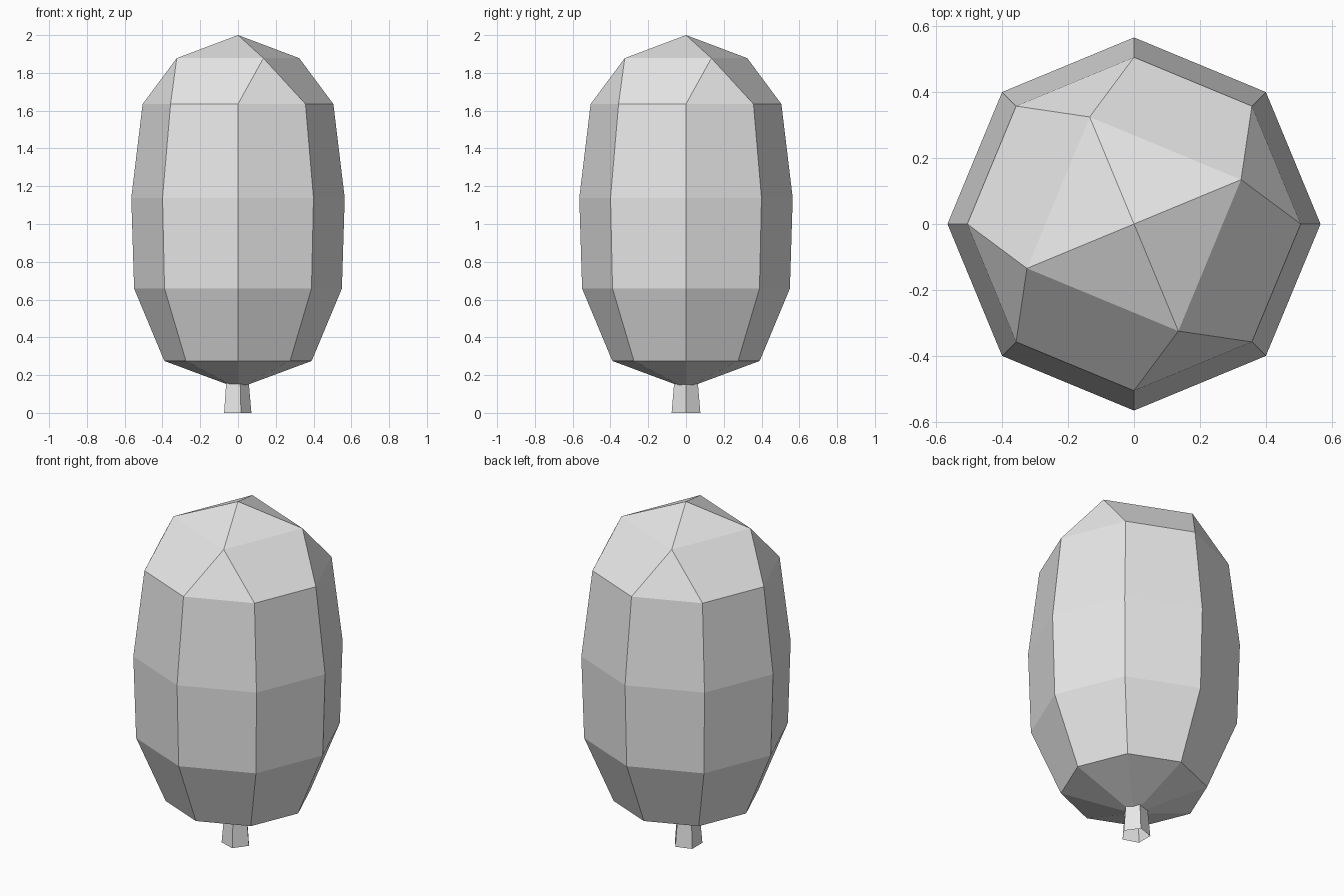
import bpy
import bmesh
from math import cos, sin, pi

if "Cube" in bpy.data.objects:
    bpy.data.objects.remove(bpy.data.objects["Cube"], do_unlink=True)

grey = bpy.data.materials.new("plain grey")
grey.use_nodes = True
grey.diffuse_color = (0.8, 0.8, 0.8, 1)
grey.node_tree.nodes["Principled BSDF"].inputs["Base Color"].default_value = (0.8, 0.8, 0.8, 1)


def ring(bm, sides, radius, z, turn=0.0, x=0.0):
    """Horizontal loop of vertices."""
    angles = [turn + 2 * pi * i / sides for i in range(sides)]
    return [bm.verts.new((x + radius * cos(a), radius * sin(a), z)) for a in angles]


def bridge(bm, low, high):
    """Quads between two loops of equal count."""
    n = len(low)
    for i in range(n):
        j = (i + 1) % n
        bm.faces.new((low[i], low[j], high[j], high[i]))


def finish(bm, name):
    mesh = bpy.data.meshes.new(name)
    bm.to_mesh(mesh)
    bm.free()
    mesh.materials.append(grey)
    obj = bpy.data.objects.new(name, mesh)
    bpy.context.collection.objects.link(obj)
    return obj


# Eight-sided bulging body
bm = bmesh.new()
profile = [(0.39, 0.275), (0.55, 0.658), (0.565, 1.138), (0.505, 1.635)]
rings = [ring(bm, 8, r, z) for r, z in profile]
for low, high in zip(rings, rings[1:]):
    bridge(bm, low, high)

# Shallow cone underneath
pole = bm.verts.new((0, 0, 0.13))
for i in range(8):
    bm.faces.new((rings[0][(i + 1) % 8], rings[0][i], pole))

# Crown: the eight sides merge into four, then meet at the tip
crown = ring(bm, 4, 0.351, 1.878, turn=pi / 8)
tip = bm.verts.new((0, 0, 2))
rim = rings[-1]
for k in range(4):
    here, after = crown[k], crown[(k + 1) % 4]
    a, b, c = rim[2 * k], rim[2 * k + 1], rim[(2 * k + 2) % 8]
    bm.faces.new((a, b, here))
    bm.faces.new((b, c, after, here))
    bm.faces.new((here, after, tip))
finish(bm, "balloon_body")

# Open five-sided neck, flaring downwards
bm = bmesh.new()
bridge(bm, ring(bm, 5, 0.08, 0, x=-0.009), ring(bm, 5, 0.066, 0.16, x=-0.009))
finish(bm, "balloon_neck")
